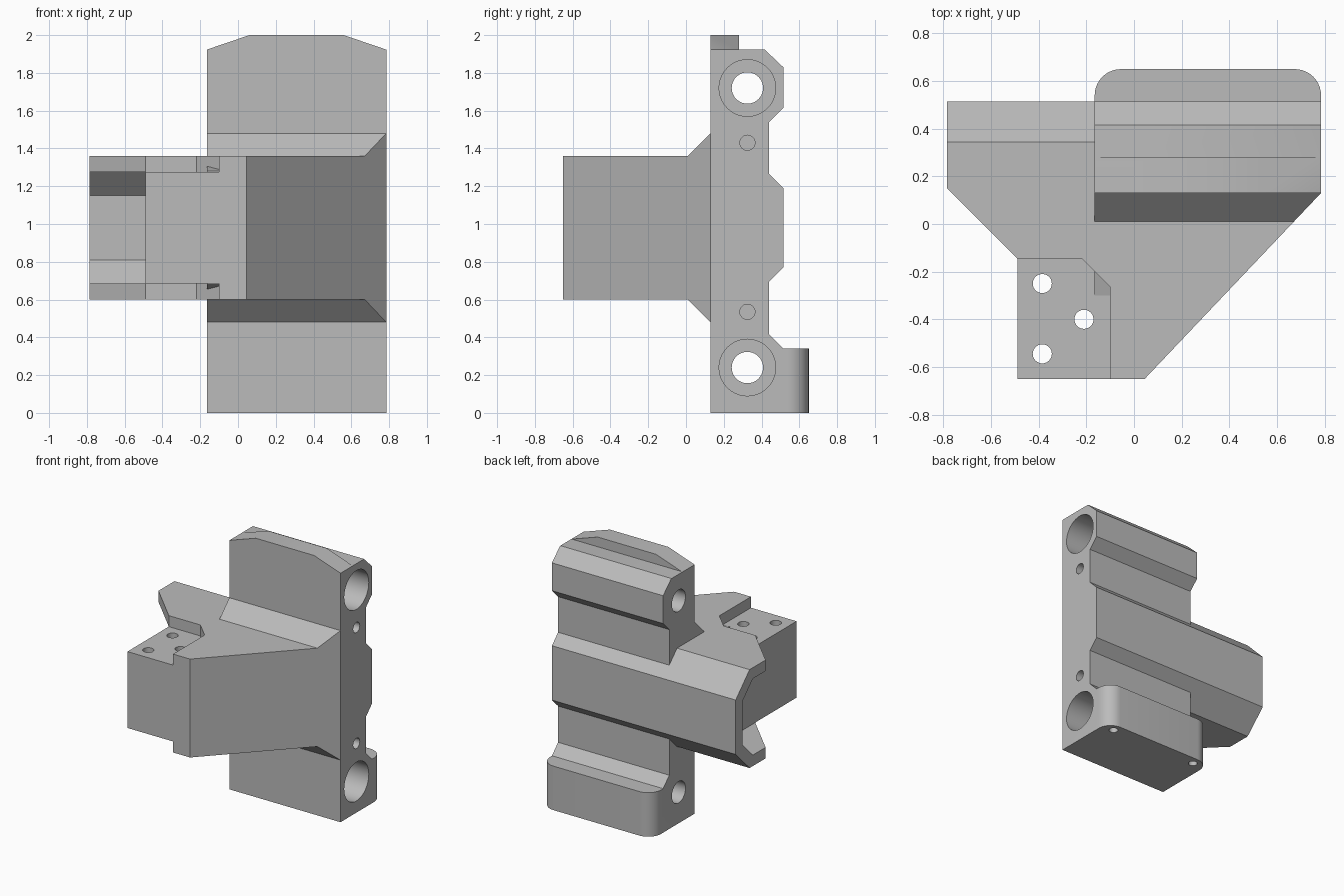
import bpy, bmesh
from mathutils import Vector

if "Cube" in bpy.data.objects:
    bpy.data.objects.remove(bpy.data.objects["Cube"], do_unlink=True)

grey = bpy.data.materials.new("light_grey")
grey.use_nodes = True
colour = (0.5, 0.5, 0.5, 1)
grey.diffuse_color = colour
grey.node_tree.nodes["Principled BSDF"].inputs["Base Color"].default_value = colour

AXES = {
    "x": lambda a, b, d: (d, a, b),
    "y": lambda a, b, d: (a, d, b),
    "z": lambda a, b, d: (a, b, d),
}


def prism(name, points, axis, start, end, round_edges=None):
    """Extrude a flat outline along an axis, optionally rounding chosen edges."""
    bm = bmesh.new()
    place = AXES[axis]
    face = bm.faces.new([bm.verts.new(place(a, b, start)) for a, b in points])
    grown = bmesh.ops.extrude_face_region(bm, geom=[face])["geom"]
    shift = Vector(place(0, 0, end - start))
    bmesh.ops.translate(bm, vec=shift, verts=[v for v in grown if isinstance(v, bmesh.types.BMVert)])
    bmesh.ops.recalc_face_normals(bm, faces=bm.faces)
    if round_edges:
        edges = [e for e in bm.edges if round_edges(e)]
        bmesh.ops.bevel(bm, geom=edges, offset=0.11, segments=10, profile=0.5, affect="EDGES")
    return finish(name, bm)


def cylinder(name, axis, a, b, radius, start, end):
    bm = bmesh.new()
    bmesh.ops.create_cone(bm, cap_ends=True, segments=40, radius1=radius, radius2=radius, depth=end - start)
    middle = (start + end) / 2
    for v in bm.verts:
        v.co = AXES[axis](v.co.x + a, v.co.y + b, v.co.z + middle)
    bmesh.ops.recalc_face_normals(bm, faces=bm.faces)
    return finish(name, bm)


def finish(name, bm):
    mesh = bpy.data.meshes.new(name)
    bm.to_mesh(mesh)
    bm.free()
    mesh.materials.append(grey)
    obj = bpy.data.objects.new(name, mesh)
    bpy.context.collection.objects.link(obj)
    return obj


def combine(target, tool, operation):
    """Apply a boolean and discard the tool."""
    bpy.context.view_layer.objects.active = target
    mod = target.modifiers.new("combine", "BOOLEAN")
    mod.operation, mod.object, mod.solver = operation, tool, "EXACT"
    bpy.ops.object.modifier_apply(modifier=mod.name)
    bpy.data.objects.remove(tool, do_unlink=True)


LEFT, RIGHT = 0.785, -0.165    # ends of the upright plate
MID = 0.98                     # height of the arm's centre line
ARM = 0.38                     # half height of the arm
FRONT, BACK = 0.13, 0.515

# Upright plate with rear ribs and a rounded foot
plate = prism("carriage", [
    (FRONT, 0), (0.65, 0), (0.65, 0.34), (BACK, 0.34), (0.44, 0.415), (0.44, 0.695),
    (BACK, 0.77), (BACK, 1.19), (0.44, 1.265), (0.44, 1.54), (BACK, 1.615),
    (BACK, 1.83), (0.415, 1.925), (0.28, 1.925), (0.28, 2), (FRONT, 2),
], "x", RIGHT, LEFT, lambda e: all(v.co.y > 0.6 for v in e.verts)
    and abs(e.verts[0].co.z - e.verts[1].co.z) > 0.2)

# Sloped shoulders of the top lip
combine(plate, prism("lip_outline", [
    (-0.38, -0.1), (1, -0.1), (1, 1.85), (0.31, 2.085), (-0.38, 1.85),
], "y", -1, 1), "INTERSECT")

# Side arm: plan outline trimmed by its chamfered side profile
slope = [(0.045, -0.65), (LEFT, FRONT)]
arm = prism("arm", [
    (-0.49, -0.65), *slope, (LEFT, 0.3), (RIGHT, 0.3), (RIGHT, BACK),
    (-0.785, BACK), (-0.785, 0.15), (-0.49, -0.145),
], "z", 0, 2)
combine(arm, prism("arm_profile", [
    (-0.8, MID - ARM), (0.345, MID - ARM), (BACK, MID - 0.21),
    (BACK, MID + 0.21), (0.345, MID + ARM), (-0.8, MID + ARM),
], "x", -1, 1), "INTERSECT")

# Gusset flaring from the arm into the plate
gusset = prism("gusset", [
    (-0.3, MID - 0.3), (0.01, MID - ARM), (FRONT, MID - 0.5), (0.3, MID - 0.5),
    (0.3, MID + 0.5), (FRONT, MID + 0.5), (0.01, MID + ARM), (-0.3, MID + 0.3),
], "x", RIGHT, LEFT)
combine(gusset, prism("gusset_trim", [
    (-0.5, -0.65), *slope, (LEFT, 0.6), (-0.5, 0.6),
], "z", 0, 2), "INTERSECT")

# Hollow wing on the right
combine(arm, prism("wing_hollow", [
    (-0.4, MID - 0.295), (0.305, MID - 0.295), (0.43, MID - 0.17),
    (0.43, MID + 0.17), (0.305, MID + 0.295), (-0.4, MID + 0.295),
], "x", -0.9, -0.49), "DIFFERENCE")

# Mounting recesses above and below the block
for start, end in ((0.4, MID - 0.295), (MID + 0.295, 1.6)):
    combine(arm, prism("recess", [
        (-0.5, -0.7), (-0.1, -0.7), (-0.1, -0.265), (-0.22, -0.145), (-0.5, -0.145),
    ], "z", start, end), "DIFFERENCE")

combine(plate, gusset, "UNION")
combine(plate, arm, "UNION")

# Screw holes through the block
for x, y in ((-0.385, -0.25), (-0.385, -0.545), (-0.21, -0.4)):
    combine(plate, cylinder("screw_hole", "z", x, y, 0.04, 0.3, 1.7), "DIFFERENCE")

# Stepped bearing bores along the plate, and blind pin holes
for z in (0.24, 1.72):
    combine(plate, cylinder("bore", "x", 0.325, z, 0.083, -0.4, 1), "DIFFERENCE")
    combine(plate, cylinder("counterbore", "x", 0.325, z, 0.15, 0, 1), "DIFFERENCE")
for z in (0.535, 1.43):
    combine(plate, cylinder("pin_hole", "x", 0.325, z, 0.04, 0.3, 1), "DIFFERENCE")

# Blind holes under the foot
for x in (-0.065, 0.685):
    combine(plate, cylinder("foot_hole", "z", x, 0.585, 0.032, -0.1, 0.2), "DIFFERENCE")

bpy.ops.object.select_all(action="DESELECT")
plate.select_set(True)
bpy.context.view_layer.objects.active = plate
bpy.ops.object.shade_smooth_by_angle(angle=0.5)
